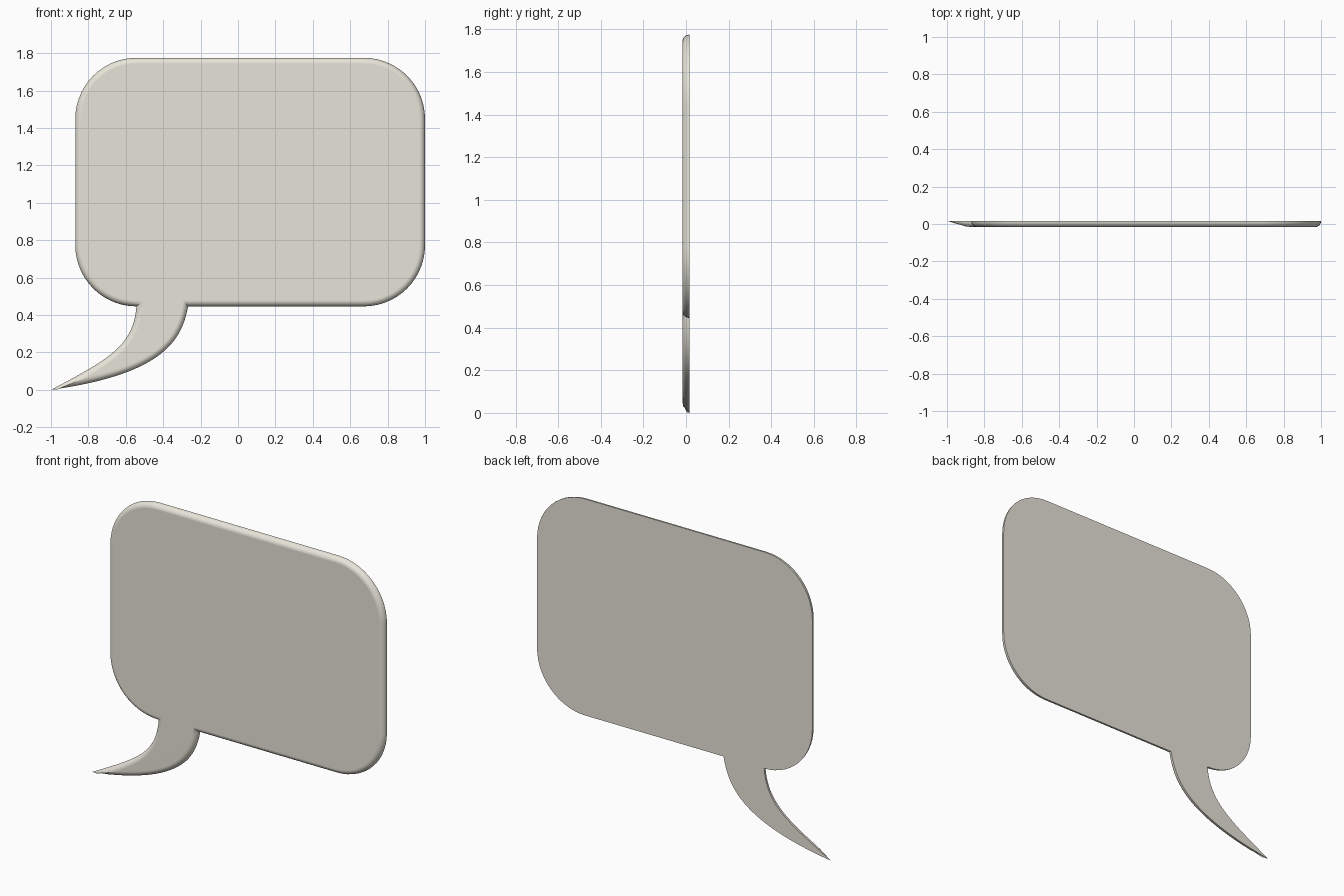
import bpy, bmesh, math
from mathutils import Vector

if "Cube" in bpy.data.objects:
    bpy.data.objects.remove(bpy.data.objects["Cube"])

BACK, THICK, R = 0.017, 0.034, 0.032   # back plane, total thickness, front edge rounding
N, ARC, STEPS = 28, 14, 7              # tail, corner and rounding divisions


def bezier(p, t):
    a, b, c, d = (Vector(q) for q in p)
    s = 1 - t
    return a * s**3 + b * 3 * s * s * t + c * 3 * s * t * t + d * t**3


# Outline in (x, z): tail right side, rounded panel, tail left side
tip = (-1.0, 0.0)
right_pts = [(-0.267, 0.446), (-0.30, 0.27), (-0.39, 0.085), tip]
left_pts = [(-0.543, 0.446), (-0.56, 0.23), (-0.70, 0.16), tip]
right = [bezier(right_pts, 1 - i / N) for i in range(N + 1)]
left = [bezier(left_pts, i / N) for i in range(N)]
body = []
x0, x1, z0, z1, rad = -0.87, 1.0, 0.446, 1.775, 0.327
corners = [(x1 - rad, z0 + rad, -90), (x1 - rad, z1 - rad, 0),
           (x0 + rad, z1 - rad, 90), (x0 + rad, z0 + rad, 180)]
for cx, cz, start in corners:
    for k in range(ARC + 1):
        a = math.radians(start + 90 * k / ARC)
        body.append(Vector((cx + rad * math.cos(a), cz + rad * math.sin(a))))
body.pop()
outline = right + body + left
count = len(outline)

# Inward mitre direction, greatest inset and depth scale (shrinking along the tail)
normals, limits, depths = [], [], []
for i, p in enumerate(outline):
    d1 = (p - outline[i - 1]).normalized()
    d2 = (outline[(i + 1) % count] - p).normalized()
    n1, n2 = Vector((-d1.y, d1.x)), Vector((-d2.y, d2.x))
    normals.append((n1 + n2) / max(0.3, 1 + n1.dot(n2)))
    other = left if i <= N else right if i >= count - N else None
    limit = R
    if other:
        limit = min(R, 0.48 * min((p - q).length for q in other))
    limits.append(0 if i == 0 else limit)
    depths.append(math.sin(math.pi / 2 * min(1, (p - Vector(tip)).length / 0.13)))

# Rings: back edge, then the quarter-round up to the front face
bm = bmesh.new()
rings = [[bm.verts.new((p.x, BACK, p.y)) for p in outline]]
for k in range(STEPS + 1):
    ring = []
    for p, n, w, f in zip(outline, normals, limits, depths):
        s = min(R * (1 - math.cos(math.pi / 2 * k / STEPS)), w)
        q = p + n * s
        y = BACK - f * (THICK - R + math.sqrt(max(0, R * R - (R - s)**2)))
        ring.append(bm.verts.new((q.x, y, q.y)))
    rings.append(ring)
for a, b in zip(rings, rings[1:]):
    for i in range(count):
        j = (i + 1) % count
        bm.faces.new((a[i], a[j], b[j], b[i]))

# Front and back skins: strip down the tail, one flat face for the panel
for ring in (rings[0], rings[-1]):
    bm.faces.new(ring[N:count - N + 1])
    bm.faces.new((ring[0], ring[1], ring[-1]))
    for i in range(1, N):
        bm.faces.new((ring[i], ring[i + 1], ring[count - i - 1], ring[count - i]))

bmesh.ops.remove_doubles(bm, verts=bm.verts, dist=1e-5)
bmesh.ops.recalc_face_normals(bm, faces=bm.faces)
mesh = bpy.data.meshes.new("speech_bubble")
bm.to_mesh(mesh)
bm.free()
bubble = bpy.data.objects.new("speech_bubble", mesh)
bpy.context.collection.objects.link(bubble)
bpy.context.view_layer.objects.active = bubble
bubble.select_set(True)
bpy.ops.object.shade_smooth_by_angle(angle=math.radians(35))

# Keep the big front face evenly shaded
weighted = bubble.modifiers.new("even_shading", 'WEIGHTED_NORMAL')
weighted.keep_sharp = True

# Warm off-white
cream = bpy.data.materials.new("cream")
cream.diffuse_color = (0.80, 0.78, 0.69, 1)
cream.use_nodes = True
cream.node_tree.nodes["Principled BSDF"].inputs["Base Color"].default_value = cream.diffuse_color
mesh.materials.append(cream)
